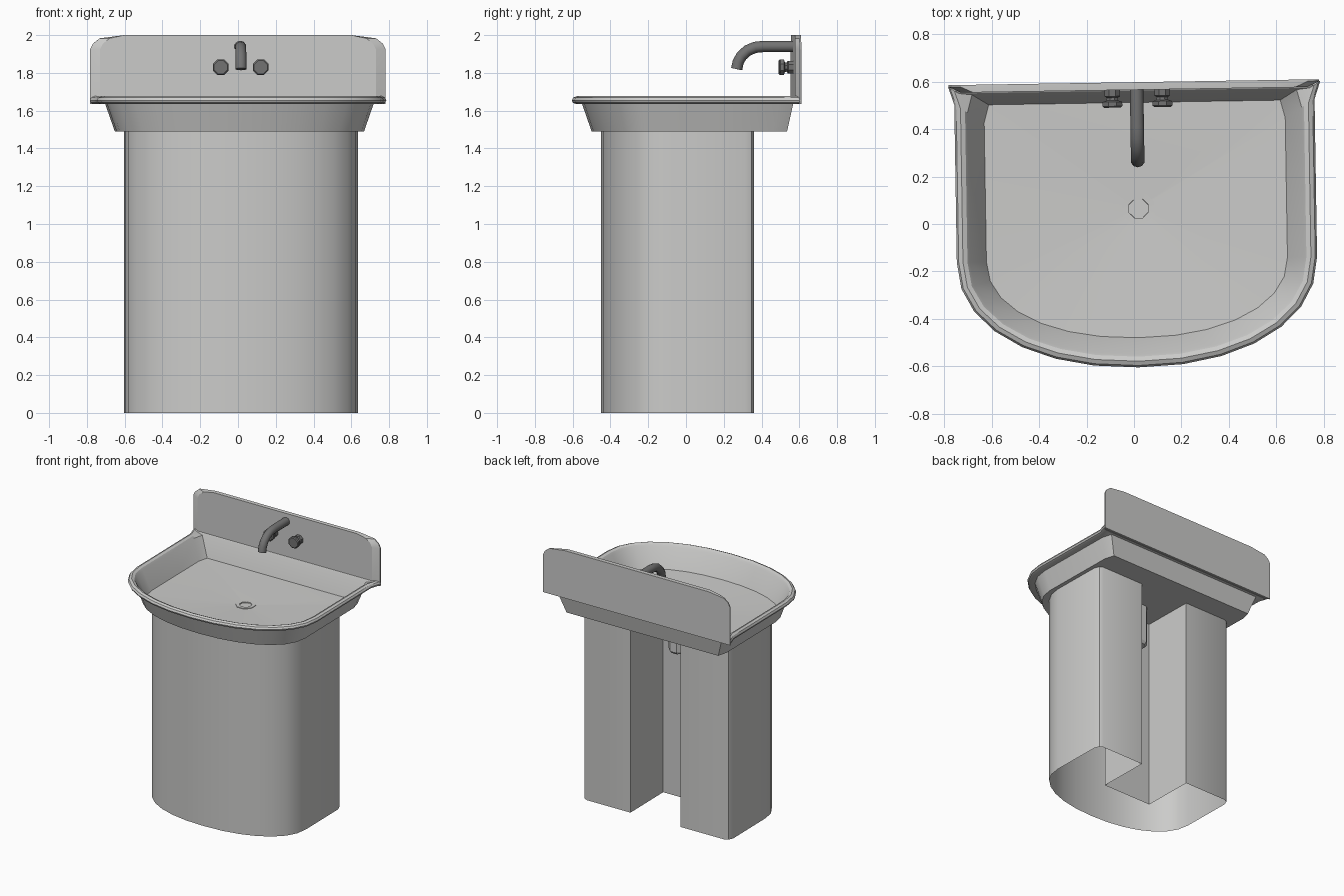
import bpy, bmesh, math
from mathutils import Matrix

if "Cube" in bpy.data.objects:
    bpy.data.objects.remove(bpy.data.objects["Cube"])

TWIST = Matrix.Rotation(0.016, 4, 'Z')   # the model stands very slightly turned


def material(name, rgb):
    m = bpy.data.materials.new(name)
    m.diffuse_color = (*rgb, 1)
    m.use_nodes = True
    m.node_tree.nodes["Principled BSDF"].inputs["Base Color"].default_value = m.diffuse_color
    return m


CERAMIC = material("light grey ceramic", (0.6, 0.6, 0.59))
METAL = material("dark grey metal", (0.17, 0.17, 0.17))


def loft(name, rings, mat, cap_start=False, cap_end=False, smooth=30):
    """Skin a list of closed rings that all have the same point count."""
    bm = bmesh.new()
    vs = [[bm.verts.new(p) for p in r] for r in rings]
    n = len(rings[0])
    for a, b in zip(vs, vs[1:]):
        for i in range(n):
            j = (i + 1) % n
            bm.faces.new((a[i], a[j], b[j], b[i]))
    if cap_start:
        bm.faces.new(vs[0])
    if cap_end:
        bm.faces.new(vs[-1])
    bmesh.ops.recalc_face_normals(bm, faces=bm.faces)
    bm.transform(TWIST)
    me = bpy.data.meshes.new(name)
    bm.to_mesh(me)
    bm.free()
    me.materials.append(mat)
    ob = bpy.data.objects.new(name, me)
    bpy.context.collection.objects.link(ob)
    bpy.ops.object.select_all(action='DESELECT')
    ob.select_set(True)
    bpy.context.view_layer.objects.active = ob
    bpy.ops.object.shade_smooth_by_angle(angle=math.radians(smooth))
    return ob


def bow(a, b, yc, seg=14, n=2.15):
    """Rounded front of a D shape, running from +x round the front to -x."""
    pts = []
    for i in range(seg + 1):
        t = math.pi * i / seg
        c, s = math.cos(t), max(math.sin(t), 0)
        pts.append((math.copysign(a * abs(c) ** (2 / n), c), yc - b * s ** (2 / n)))
    return pts


def circle(r, sides, off=0.5):
    return [(r * math.cos(2 * math.pi * (i + off) / sides),
             r * math.sin(2 * math.pi * (i + off) / sides)) for i in range(sides)]


# Basin: D-shaped loops inset by d, from the drain out over the rolled rim and under
CX = 0.01
DRAIN = (0.02, 0.065)


def basin_loop(d, z):
    flare = 0.025 if d < 0.05 else -0.02
    yb = 0.59 - 0.62 * d
    a = 0.76 - d
    pts = [(a + flare, yb), (a, yb - 0.075), (a, 0.2)]
    pts += bow(a, 0.455 - d, -0.15)
    pts += [(-a, 0.2), (-a, yb - 0.075), (-a - flare, yb)]
    return [(CX + x, y, z) for x, y in pts]


profile = [(.125, 1.515), (.055, 1.655), (.045, 1.669), (.026, 1.677), (.008, 1.669),
           (0, 1.655), (.006, 1.642), (.02, 1.636), (.049, 1.636), (.055, 1.634), (.105, 1.49)]
rings = [basin_loop(d, z) for d, z in profile]
hole = []
for x, y, z in rings[0]:
    ang = math.atan2(y - DRAIN[1], x - DRAIN[0])
    hole.append((DRAIN[0] + .062 * math.cos(ang), DRAIN[1] + .062 * math.sin(ang), 1.494))
loft("basin", [hole] + rings, CERAMIC, cap_end=True)

# Drain fitting: octagonal ring with a sunken cup
loft("drain", [[(DRAIN[0] + x, DRAIN[1] + y, z) for x, y in circle(r, 8)]
               for r, z in [(.072, 1.492), (.072, 1.498), (.044, 1.497), (.042, 1.475)]],
     CERAMIC, cap_end=True)

# Drain pipe below the basin
loft("drain_pipe", [[(DRAIN[0] + x, DRAIN[1] + y, z) for x, y in circle(r, 8)]
                    for r, z in [(.07, 1.489), (.07, 1.2), (.055, 1.18)]],
     CERAMIC, cap_end=True)

# Backsplash: bevelled plate, front outline smaller than the back one


def splash(w, y, zb):
    half = [(w, zb), (w, 1.925), (w - .015, 1.955), (w - .05, 1.983), (.6, 2.0)]
    pts = half + [(-x, z) for x, z in reversed(half)]
    return [(x - 0.001 + CX, y, z) for x, z in pts]


loft("backsplash", [splash(.73, .566, 1.64), splash(.782, .59, 1.636), splash(.782, .598, 1.636)],
     CERAMIC, cap_start=True, cap_end=True, smooth=20)

# Pedestal: open shell with a service notch at the back
corner = [(.21, -.055), (.21, .35), (.575, .35), (.602, .337), (.617, .30)]
outline = corner + bow(.617, .35, -.10) + [(-x, y) for x, y in reversed(corner)]
loft("pedestal", [[(x + .018, y, z) for x, y in outline] for z in (0, 1.49)], CERAMIC)

# Spout: tube bent in the y-z plane
path = [(.575, 1.94), (.41, 1.94), (.365, 1.935), (.325, 1.918), (.294, 1.89),
        (.276, 1.858), (.268, 1.82)]
tube = []
for i, (y, z) in enumerate(path):
    p, q = path[max(i - 1, 0)], path[min(i + 1, len(path) - 1)]
    ty, tz = q[0] - p[0], q[1] - p[1]
    ln = math.hypot(ty, tz)
    tube.append([(.02 + u, y - v * tz / ln, z + v * ty / ln) for u, v in circle(.03, 10)])
loft("spout", tube, METAL, cap_start=True, cap_end=True, smooth=40)

# Tap handles: turned octagonal knobs
for side, x0 in (("left", -.083), ("right", .128)):
    prof = [(.492, .038), (.498, .045), (.516, .045), (.522, .027), (.534, .025),
            (.540, .036), (.57, .036)]
    loft(side + "_tap", [[(x0 + u, y, 1.83 + v) for u, v in circle(r, 8)] for y, r in prof],
         METAL, cap_start=True, cap_end=True)
